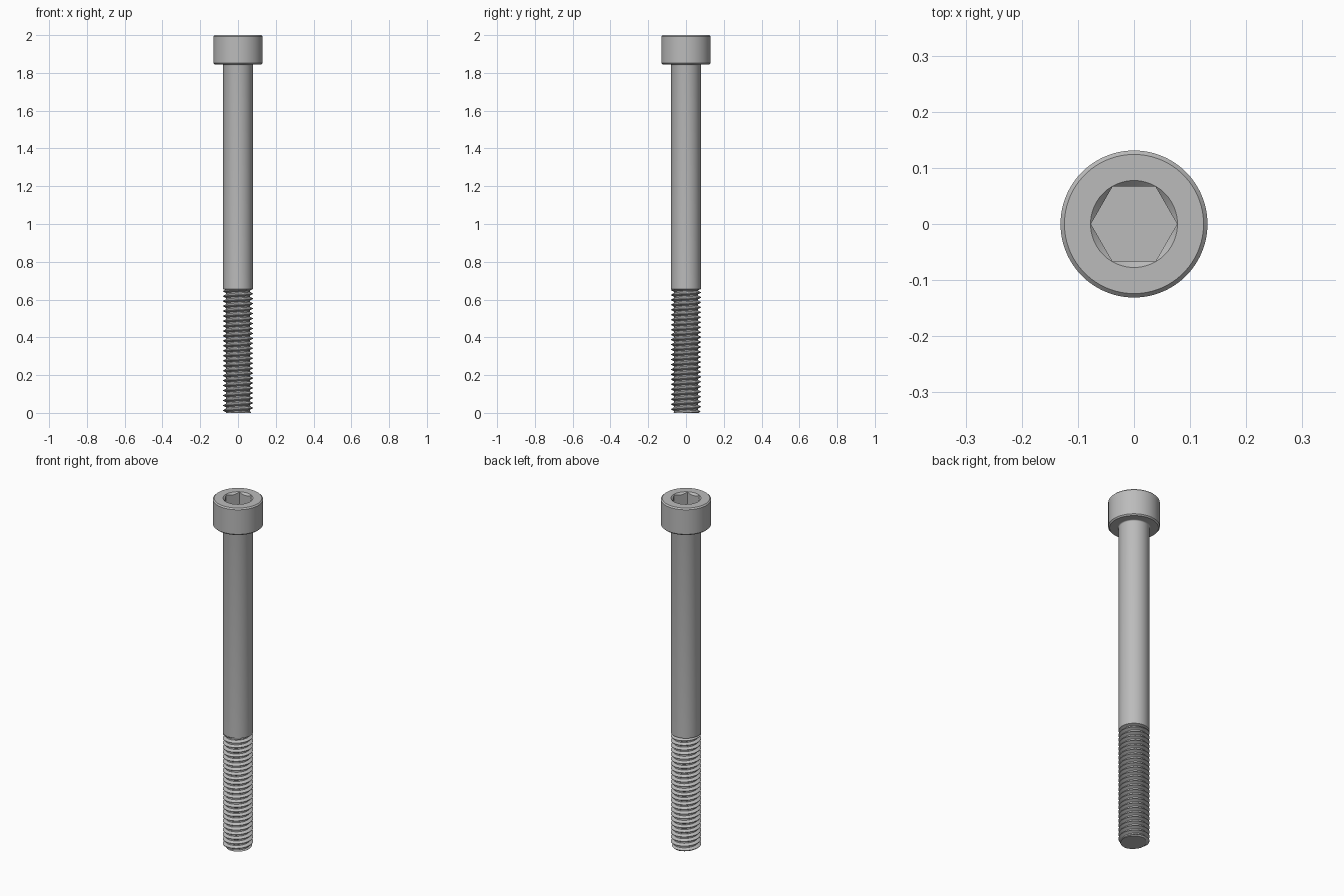
import bpy
import bmesh
import math

if "Cube" in bpy.data.objects:
    bpy.data.objects.remove(bpy.data.objects["Cube"], do_unlink=True)

SIDES = 96
SHANK_R, ROOT_R = 0.0785, 0.0625
HEAD_R, HEAD_Z, TOP = 0.131, 1.845, 2.0
FLAT_R, RIM_R, SOCKET_Z = 0.0665, 0.0775, 1.92
THREAD_TOP, PITCH = 0.652, 0.0263
EDGE = 0.007

steel = bpy.data.materials.new("grey steel")
steel.use_nodes = True
colour = (0.5, 0.5, 0.5, 1)
steel.diffuse_color = colour
steel.node_tree.nodes["Principled BSDF"].inputs["Base Color"].default_value = colour


def finish(bm, name):
    bmesh.ops.remove_doubles(bm, verts=bm.verts, dist=1e-5)
    bmesh.ops.recalc_face_normals(bm, faces=bm.faces)
    mesh = bpy.data.meshes.new(name)
    bm.to_mesh(mesh)
    bm.free()
    mesh.materials.append(steel)
    obj = bpy.data.objects.new(name, mesh)
    bpy.context.collection.objects.link(obj)
    bpy.ops.object.select_all(action="DESELECT")
    obj.select_set(True)
    bpy.context.view_layer.objects.active = obj
    bpy.ops.object.shade_smooth_by_angle(angle=math.radians(25))
    return obj


def skin(columns, name, cap_start=False, cap_end=False):
    """Join upright columns of points into a surface, with optional flat ends."""
    bm = bmesh.new()
    grid = [[bm.verts.new(p) for p in col] for col in columns]
    for a, b in zip(grid, grid[1:]):
        for k in range(len(a) - 1):
            bm.faces.new((a[k], b[k], b[k + 1], a[k + 1]))
    if cap_start:
        bm.faces.new([col[0] for col in grid[:-1]])
    if cap_end:
        bm.faces.new([col[-1] for col in grid[:-1]])
    return finish(bm, name)


def polar(r, angle, z):
    return (r * math.cos(angle), r * math.sin(angle), z)


angles = [2 * math.pi * i / SIDES for i in range(SIDES + 1)]


# Head with bevelled rims and a countersunk hexagonal socket
def head_column(angle):
    hex_r = FLAT_R / math.cos(angle % (math.pi / 3) - math.pi / 6)
    profile = [
        (SHANK_R * 0.9, HEAD_Z),
        (HEAD_R - EDGE, HEAD_Z),
        (HEAD_R, HEAD_Z + EDGE),
        (HEAD_R, TOP - EDGE),
        (HEAD_R - EDGE, TOP),
        (RIM_R, TOP),
        (hex_r, TOP - (RIM_R - hex_r)),
        (hex_r, SOCKET_Z),
    ]
    return [polar(r, angle, z) for r, z in profile]


skin([head_column(a) for a in angles], "socket_head", cap_end=True)

# Plain shank with a bevelled lower end and a small fillet under the head
shank_profile = [(ROOT_R * 0.95, THREAD_TOP - 0.004), (SHANK_R, THREAD_TOP + 0.003)]
FILLET = 0.006
for i in range(5):
    t = math.pi / 2 * i / 4
    shank_profile.append((SHANK_R + FILLET * (1 - math.cos(t)),
                          HEAD_Z - FILLET * (1 - math.sin(t))))
skin([[polar(r, a, z) for r, z in shank_profile] for a in angles], "plain_shank")


# Right-handed thread: flat roots and crests, trimmed at both ends
def thread_radius(phase):
    distance = abs(phase % 1 - 0.5)
    rise = (distance - 1 / 8) / (7 / 16 - 1 / 8)
    return ROOT_R + (SHANK_R - ROOT_R) * min(1, max(0, rise))


def thread_column(angle):
    turn = angle / (2 * math.pi)
    column = []
    for n in range(-2, int(THREAD_TOP / PITCH) + 3):
        for step in (1 / 16, 3 / 8, 5 / 8, 15 / 16):
            z = min(THREAD_TOP, max(0, (n + step + turn) * PITCH))
            r = min(thread_radius(z / PITCH - turn), ROOT_R + 0.006 + z)
            column.append(polar(r, angle, z))
    return column


skin([thread_column(a) for a in angles], "threaded_end", cap_start=True)
